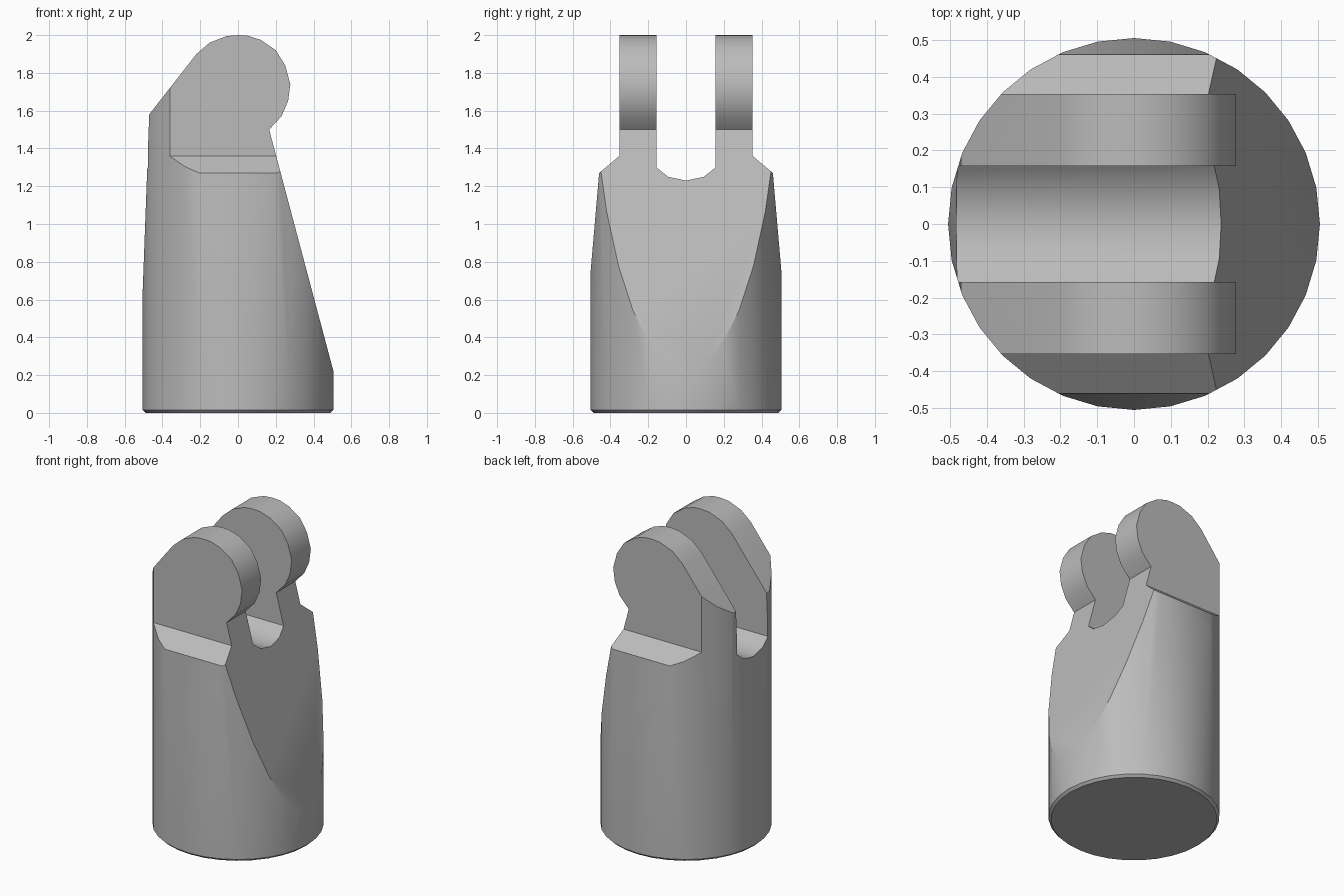
import bpy, bmesh
from math import radians
from mathutils import Vector

old = bpy.data.objects.get("Cube")
if old:
    bpy.data.objects.remove(old, do_unlink=True)

grey = bpy.data.materials.new("plain_grey")
grey.use_nodes = True
colour = (0.5, 0.5, 0.5, 1)
grey.diffuse_color = colour
grey.node_tree.nodes["Principled BSDF"].inputs["Base Color"].default_value = colour


def add_object(name, bm):
    bmesh.ops.recalc_face_normals(bm, faces=bm.faces)
    mesh = bpy.data.meshes.new(name)
    bm.to_mesh(mesh)
    bm.free()
    mesh.materials.append(grey)
    obj = bpy.data.objects.new(name, mesh)
    bpy.context.collection.objects.link(obj)
    return obj


def prism(name, profile, axis):
    """Extrude a closed profile (horizontal, z) through the whole body along x or y."""
    bm = bmesh.new()
    along = Vector((1, 0, 0)) if axis == "x" else Vector((0, 1, 0))
    across = Vector((0, 1, 0)) if axis == "x" else Vector((1, 0, 0))
    verts = [bm.verts.new(across * h + Vector((0, 0, z)) - along) for h, z in profile]
    face = bm.faces.new(verts)
    moved = bmesh.ops.extrude_face_region(bm, geom=[face])["geom"]
    bmesh.ops.translate(bm, vec=along * 2,
                        verts=[v for v in moved if isinstance(v, bmesh.types.BMVert)])
    obj = add_object(name, bm)
    obj.hide_render = True
    return obj


# Round stock with a small bevel at the foot
bm = bmesh.new()
bmesh.ops.create_cone(bm, cap_ends=True, segments=32, radius1=0.505, radius2=0.505, depth=2.2)
bmesh.ops.translate(bm, verts=bm.verts, vec=(0, 0, 1.1))
foot = [e for e in bm.edges if all(v.co.z < 0.01 for v in e.verts)]
bmesh.ops.bevel(bm, geom=foot, offset=0.015, segments=1, affect='EDGES')
body = add_object("clevis_body", bm)

# Outline across the width: sloped face, rounded lug heads, back ramp
lug_outline = prism("lug_outline", [
    (-0.536, -0.2), (0.617, -0.2), (0.165, 1.5), (0.23, 1.57), (0.265, 1.65),
    (0.277, 1.74), (0.25, 1.84), (0.2, 1.92), (0.12, 1.975), (0.05, 1.997),
    (0, 2), (-0.06, 1.995), (-0.15, 1.96), (-0.22, 1.9), (-0.47, 1.58)], "y")

# Outline through the depth: tapered flanks, shoulders, two lugs and the slot
half = [(0.587, -0.2), (0.46, 1.27), (0.353, 1.36), (0.353, 2.3),
        (0.157, 2.3), (0.157, 1.3), (0.095, 1.25)]
fork_outline = prism("fork_outline",
                     half + [(0, 1.23)] + [(-y, z) for y, z in reversed(half)], "x")

# Keep only what lies inside both outlines
bpy.context.view_layer.objects.active = body
for cutter in (lug_outline, fork_outline):
    mod = body.modifiers.new(cutter.name, 'BOOLEAN')
    mod.operation = 'INTERSECT'
    mod.solver = 'EXACT'
    mod.object = cutter
    bpy.ops.object.modifier_apply(modifier=mod.name)
    bpy.data.objects.remove(cutter, do_unlink=True)

bpy.ops.object.select_all(action='DESELECT')
body.select_set(True)
bpy.ops.object.shade_smooth_by_angle(angle=radians(30))
